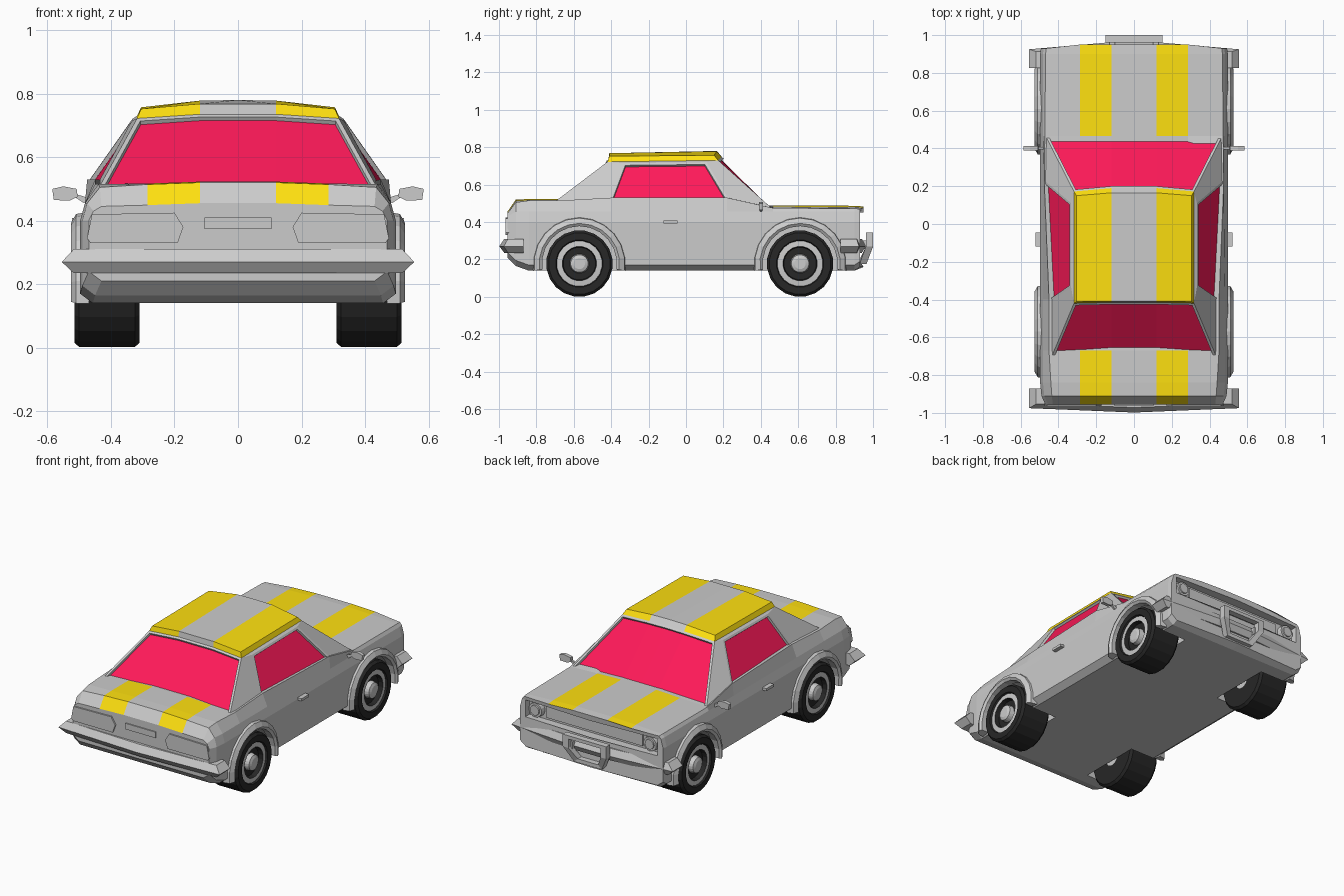
import bpy, bmesh, math

if "Cube" in bpy.data.objects:
    bpy.data.objects.remove(bpy.data.objects["Cube"])


def material(name, rgb):
    m = bpy.data.materials.new(name)
    m.diffuse_color = (*rgb, 1)
    m.use_nodes = True
    m.node_tree.nodes["Principled BSDF"].inputs["Base Color"].default_value = m.diffuse_color
    return m


GREY = material("paint", (.8, .8, .8))
YELLOW = material("stripe", (1, .75, .005))
GLASS = material("glass", (1, .01, .1))
BLACK = material("rubber", (.02, .02, .02))
MATS = [GREY, YELLOW, GLASS, BLACK]


def finish(name, bm, mirror=False):
    me = bpy.data.meshes.new(name)
    bm.to_mesh(me)
    bm.free()
    for m in MATS:
        me.materials.append(m)
    ob = bpy.data.objects.new(name, me)
    bpy.context.collection.objects.link(ob)
    if mirror:
        ob.modifiers.new("mirror", 'MIRROR').use_mirror_merge = False
    return ob


def loft(name, rings, loop=False, mirror=False, mat=lambda c, i: 0):
    """Skin a list of closed rings; cap the ends unless they loop round."""
    bm = bmesh.new()
    vs = [[bm.verts.new(p) for p in r] for r in rings]
    n = len(rings[0])
    for i in range(len(vs) - (0 if loop else 1)):
        a, b = vs[i], vs[(i + 1) % len(vs)]
        for j in range(n):
            k = (j + 1) % n
            f = bm.faces.new((a[j], a[k], b[k], b[j]))
            f.material_index = mat(f.calc_center_median(), i)
    if not loop:
        bm.faces.new(vs[0])
        bm.faces.new(vs[-1])
    bmesh.ops.recalc_face_normals(bm, faces=bm.faces)
    return finish(name, bm, mirror)


def lathe(name, profile, y, z, n=20, mat=lambda c, i: 0):
    """Turn (x, radius) points round an axle along x, on both sides."""
    ang = [2 * math.pi * (k + .5) / n for k in range(n)]
    return loft(name, [[(x, y + r * math.cos(a), z + r * math.sin(a)) for a in ang]
                       for x, r in profile], mirror=True, mat=mat)


def prism(name, pts, y0, y1, mirror=False):
    return loft(name, [[(x, y, z) for x, z in pts] for y in (y0, y1)], mirror=mirror)


def rect(x0, x1, z0, z1):
    return [(x0, z0), (x1, z0), (x1, z1), (x0, z1)]


def cut(ob, cutter):
    cutter.hide_render = True
    cutter.hide_set(True)
    b = ob.modifiers.new("cut", 'BOOLEAN')
    b.operation, b.solver, b.object = 'DIFFERENCE', 'EXACT', cutter


# Lower body: y, side half width, shoulder half width, floor z, shoulder z, top z
stations = [(-.955, .47, .43, .21, .445, .455), (-.91, .49, .435, .165, .505, .52),
            (-.84, .497, .44, .14, .515, .523), (-.67, .497, .45, .14, .515, .523),
            (-.40, .497, .45, .14, .53, .50), (.22, .497, .475, .14, .53, .49),
            (.465, .497, .472, .14, .475, .488), (.90, .497, .468, .14, .472, .487),
            (.93, .493, .465, .16, .47, .483)]


def section(y, w, s, zb, zs, zt):
    half = [(0, zb), (w - .04, zb), (w, zb + .03), (w, .40), (w - .015, min(.455, zs - .015)),
            (s, zs), (.285, zt - .006), (.12, zt), (0, zt)]
    ring = half + [(-x, z) for x, z in half[-2:0:-1]]
    bow = .02 if y > .91 else 0
    return [(x, y + (bow if abs(x) < .3 else 0), z) for x, z in ring]


def stripe(c, i):
    return int(.12 < abs(c.x) < .285 and c.z > .45 and (c.y > .46 or c.y < -.66))


body = loft("body", [section(*s) for s in stations], mat=stripe)
cut(body, prism("grille_cutter", rect(-.455, .455, .345, .45), .89, 1.1))

# Cabin: half-side corner points, mirrored, with recessed glass
P = dict(A0=(0, .465, .48), A1=(.12, .465, .48), A2=(.465, .46, .472),
         F0=(0, .165, .78), F1=(.12, .165, .778), F2=(.305, .15, .757),
         f0=(0, .19, .75), f1=(.12, .19, .748), f2=(.318, .172, .73),
         B0=(0, -.41, .768), B1=(.12, -.41, .768), B2=(.305, -.41, .752),
         b0=(0, -.415, .735), b1=(.12, -.415, .735), b2=(.318, -.42, .722),
         D0=(0, -.68, .518), D1=(.12, -.68, .518), D2=(.435, -.70, .51),
         P1=(.468, .225, .528), P2=(.435, -.405, .528), P3=(.333, -.335, .715),
         P4=(.333, .11, .72))
cabin_faces = [("A2 P1 P4 f2", 0), ("P4 P3 b2 f2", 0), ("f2 b2 B2 F2", 1), ("P2 D2 b2 P3", 0),
               ("P1 P2 P3 P4", 2), ("F0 F1 B1 B0", 0), ("F1 F2 B2 B1", 1),
               ("f0 f1 F1 F0", 0), ("f1 f2 F2 F1", 1), ("b0 b1 B1 B0", 0), ("b1 b2 B2 B1", 1),
               ("A0 A1 f1 f0", 2), ("A1 A2 f2 f1", 2), ("D0 D1 b1 b0", 2), ("D1 D2 b2 b1", 2)]
bm = bmesh.new()
for side in (1, -1):
    v = {k: bm.verts.new((x * side, y, z)) for k, (x, y, z) in P.items()}
    for names, m in cabin_faces:
        bm.faces.new([v[k] for k in names.split()]).material_index = m
bmesh.ops.remove_doubles(bm, verts=bm.verts, dist=.0001)
bmesh.ops.recalc_face_normals(bm, faces=bm.faces)
if max(bm.faces, key=lambda f: f.calc_center_median().z).normal.z < 0:
    bmesh.ops.reverse_faces(bm, faces=bm.faces)
panes = [f for f in bm.faces if f.material_index == 2]
rim = bmesh.ops.inset_region(bm, faces=panes, thickness=.014, use_even_offset=True)["faces"]
rim += bmesh.ops.inset_region(bm, faces=panes, thickness=.002, depth=-.013,
                              use_even_offset=True)["faces"]
for f in rim:
    f.material_index = 0
finish("cabin", bm)

# Wheels, wheel wells and arch flares
tyre = [(.31, .05), (.31, .165), (.325, .178), (.50, .178), (.515, .165), (.515, .127),
        (.505, .122), (.508, .092), (.48, .087), (.48, .052), (.508, .047), (.515, .03)]
flare = [(.47, .20), (.515, .20), (.526, .215), (.51, .243), (.47, .25)]
for end, y in (("rear", -.57), ("front", .61)):
    lathe(end + "_wheels", tyre, y, .178, mat=lambda c, i: 0 if i in (6, 9, 10) else 3)
    cut(body, lathe(end + "_well_cutter", [(.29, .205), (.6, .205)], y, .178))
    loft(end + "_arches", [[(x, y + r * math.cos(a), .178 + r * math.sin(a)) for x, r in flare]
                           for a in [math.radians(-9 + 198 * k / 12) for k in range(13)]],
         mirror=True)

# Bumpers: wedge section swept round each end
wedge = [(0, .31), (.5, .31), (1, .27), (.5, .235), (0, .235)]


def bumper(name, inner, outer):
    path = list(zip(inner, outer))
    path += [((-a[0], a[1]), (-b[0], b[1])) for a, b in path[-2::-1]]
    loft(name, [[(a[0] + (b[0] - a[0]) * t, a[1] + (b[1] - a[1]) * t, z) for t, z in wedge]
                for a, b in path])


bumper("rear_bumper", [(.48, -.87), (.48, -.93), (0, -.945)],
       [(.555, -.87), (.555, -.975), (0, -.998)])
bumper("front_bumper", [(.48, .825), (.48, .90), (.15, .92), (0, .92)],
       [(.555, .825), (.555, .925), (.15, .96), (0, .96)])

# Push bar: tapered frame with two brackets
corners = [(.15, .98, .345), (.15, .98, .27), (.095, .945, .175)]
corners += [(-x, y, z) for x, y, z in corners[::-1]]
loft("push_bar", [[(x * k, y + d, .265 + (z - .265) * k) for k, d in
                   ((1, -.018), (1, .02), (.74, .02), (.74, -.018))] for x, y, z in corners],
     loop=True)
prism("push_bar_brackets", rect(.10, .13, .255, .30), .92, .975, True)

# Headlights and grille bar in the nose recess
for name, r0, r1, y1 in (("headlight_rims", .048, .044, .92), ("headlight_lenses", .036, .03, .928)):
    loft(name, [[(.395 + r * math.cos(a), y, .398 + r * math.sin(a))
                 for a in [math.pi * k / 8 for k in range(16)]]
                for y, r in ((.88, r0), (y1, r1))], mirror=True)
prism("grille_panel", rect(-.33, .33, .36, .435), .88, .90)

# Tail lights and plate
prism("tail_lights", [(.475, .345), (.46, .42), (.20, .425), (.172, .38), (.19, .33), (.465, .33)],
      -.964, -.93, True)
prism("plate", rect(-.105, .105, .373, .41), -.962, -.93)

# Door mirrors and handles
prism("mirrors", [(.505, .475), (.53, .463), (.58, .465), (.585, .50), (.55, .508), (.508, .50)],
      .39, .412, True)
prism("mirror_stalks", [(.465, .47), (.485, .455), (.515, .475), (.515, .485)], .395, .407, True)
prism("door_handles", rect(.49, .522, .392, .408), -.12, -.045, True)
